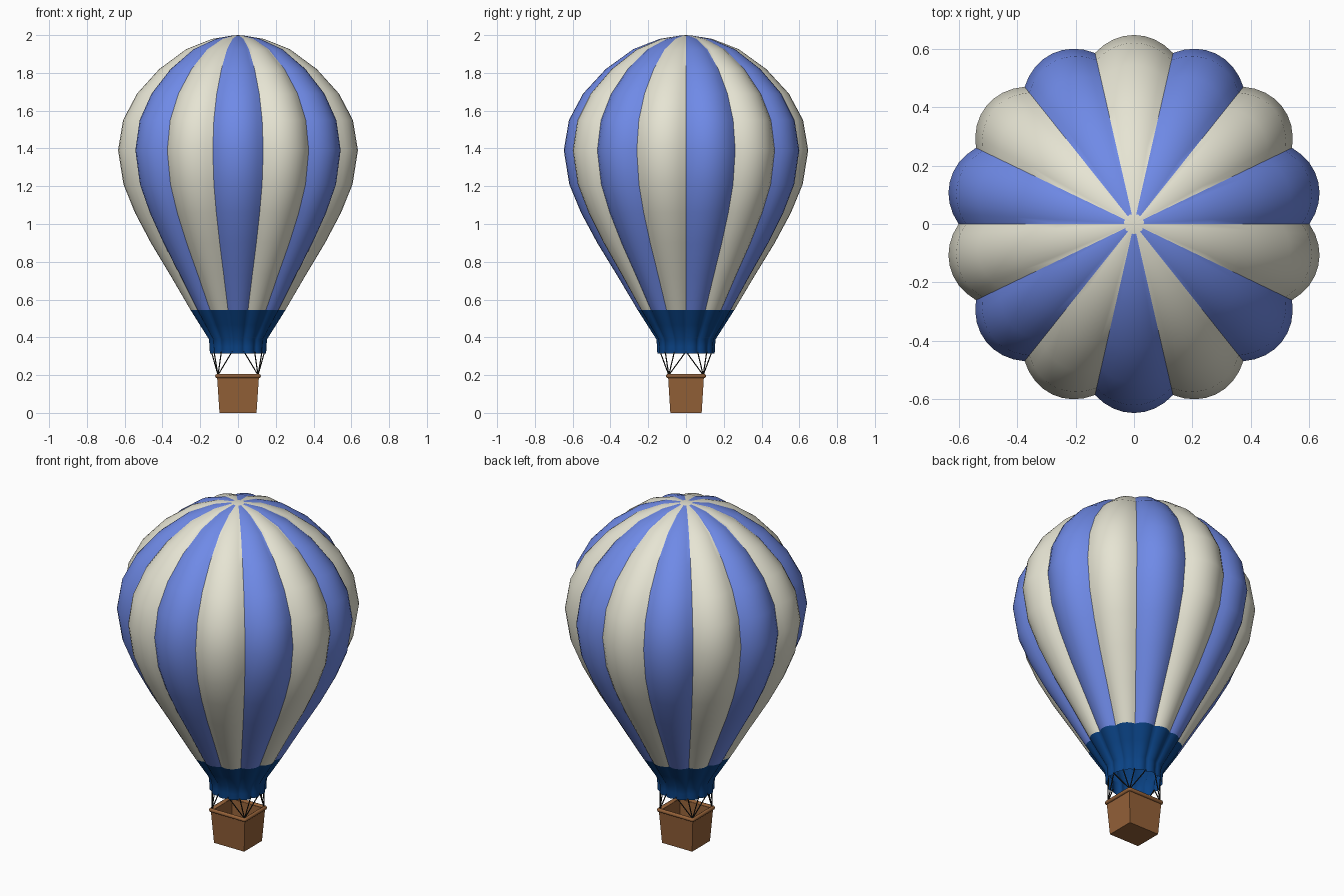
import bpy, bmesh, math

if "Cube" in bpy.data.objects:
    bpy.data.objects.remove(bpy.data.objects["Cube"])


def material(name, r, g, b):
    lin = lambda c: ((c / 255 + 0.055) / 1.055) ** 2.4 if c > 10 else c / 255 / 12.92
    m = bpy.data.materials.new(name)
    m.diffuse_color = (lin(r), lin(g), lin(b), 1)
    m.use_nodes = True
    m.node_tree.nodes["Principled BSDF"].inputs["Base Color"].default_value = m.diffuse_color
    return m


BLUE = material("sky_blue", 111, 138, 231)
CREAM = material("cream", 230, 228, 211)
NAVY = material("navy", 10, 66, 132)
WICKER = material("wicker_brown", 148, 97, 56)
ROPE = material("rope_black", 28, 28, 26)


def add(name, bm, mats, angle=None):
    bmesh.ops.recalc_face_normals(bm, faces=bm.faces)
    me = bpy.data.meshes.new(name)
    bm.to_mesh(me)
    bm.free()
    for m in mats:
        me.materials.append(m)
    ob = bpy.data.objects.new(name, me)
    bpy.context.collection.objects.link(ob)
    if angle:
        bpy.ops.object.select_all(action='DESELECT')
        bpy.context.view_layer.objects.active = ob
        ob.select_set(True)
        bpy.ops.object.shade_smooth_by_angle(angle=math.radians(angle))
    return ob


GORES, SUB = 14, 8
N = GORES * SUB


def lobed_surface(name, profile, mats, rule, cap=None, angle=35):
    """Revolve (radius, z) with a bulge between every pair of seams."""
    bm = bmesh.new()
    rings = []
    for r, z in profile:
        ring = []
        for i in range(N):
            t = (i % SUB) / SUB
            rr = r * (0.928 + 0.072 * (1 - (2 * t - 1) ** 2))
            a = 2 * math.pi * i / N
            ring.append(bm.verts.new((rr * math.cos(a), rr * math.sin(a), z)))
        rings.append(ring)
    for k in range(len(rings) - 1):
        for i in range(N):
            j = (i + 1) % N
            f = bm.faces.new((rings[k][i], rings[k][j], rings[k + 1][j], rings[k + 1][i]))
            f.material_index = rule(i // SUB, k)
    if cap:
        top = bm.verts.new((0, 0, cap))
        for i in range(N):
            f = bm.faces.new((rings[-1][i], rings[-1][(i + 1) % N], top))
            f.material_index = 1
    return add(name, bm, mats, angle)


# Striped envelope: even gores blue, odd gores cream
lobed_surface("envelope",
              [(.256, .545), (.366, .73), (.470, .90), (.556, 1.06), (.618, 1.21), (.647, 1.39),
               (.620, 1.55), (.545, 1.69), (.425, 1.82), (.28, 1.925), (.14, 1.98), (.035, 1.997)],
              [BLUE, CREAM], lambda gore, k: gore % 2, cap=2.0)

# Navy skirt, open at the mouth
lobed_surface("skirt", [(.152, .315), (.153, .35), (.157, .39), (.205, .465), (.256, .545)],
              [NAVY], lambda gore, k: 0, angle=75)

# Tapered hollow basket
bm = bmesh.new()
loops = []
for x, y, z in [(.098, .083, 0), (.111, .095, .195), (.099, .083, .195), (.088, .073, .014)]:
    loops.append([bm.verts.new((sx * x, sy * y, z)) for sx, sy in ((1, 1), (-1, 1), (-1, -1), (1, -1))])
for a, b in zip(loops, loops[1:]):
    for i in range(4):
        j = (i + 1) % 4
        bm.faces.new((a[i], a[j], b[j], b[i]))
bm.faces.new(loops[0])
bm.faces.new(loops[-1])
add("basket", bm, [WICKER])


def tube(name, paths, radius, mat, cyclic=False):
    cu = bpy.data.curves.new(name, 'CURVE')
    cu.dimensions = '3D'
    cu.bevel_depth = radius
    cu.bevel_resolution = 2
    cu.use_fill_caps = True
    for pts in paths:
        sp = cu.splines.new('POLY')
        sp.points.add(len(pts) - 1)
        for p, co in zip(sp.points, pts):
            p.co = (*co, 1)
        sp.use_cyclic_u = cyclic
    cu.materials.append(mat)
    ob = bpy.data.objects.new(name, cu)
    bpy.context.collection.objects.link(ob)


# Padded rim with slightly rounded corners
rim, c = [], .005
for k, (sx, sy) in enumerate(((1, 1), (-1, 1), (-1, -1), (1, -1))):
    for s in range(4):
        a = math.radians(90 * k + 30 * s)
        rim.append((sx * (.111 - c) + c * math.cos(a), sy * (.096 - c) + c * math.sin(a), .195))
tube("basket_rim", [rim], .011, WICKER, True)

# Ropes from each basket corner to the seams of its quadrant
ropes = []
for sx in (-1, 1):
    for sy in (-1, 1):
        for g in range(4):
            a = 2 * math.pi * g / GORES
            ropes.append([(sx * .106, sy * .091, .20),
                          (sx * .141 * math.cos(a), sy * .141 * math.sin(a), .325)])
tube("ropes", ropes, .003, ROPE)
